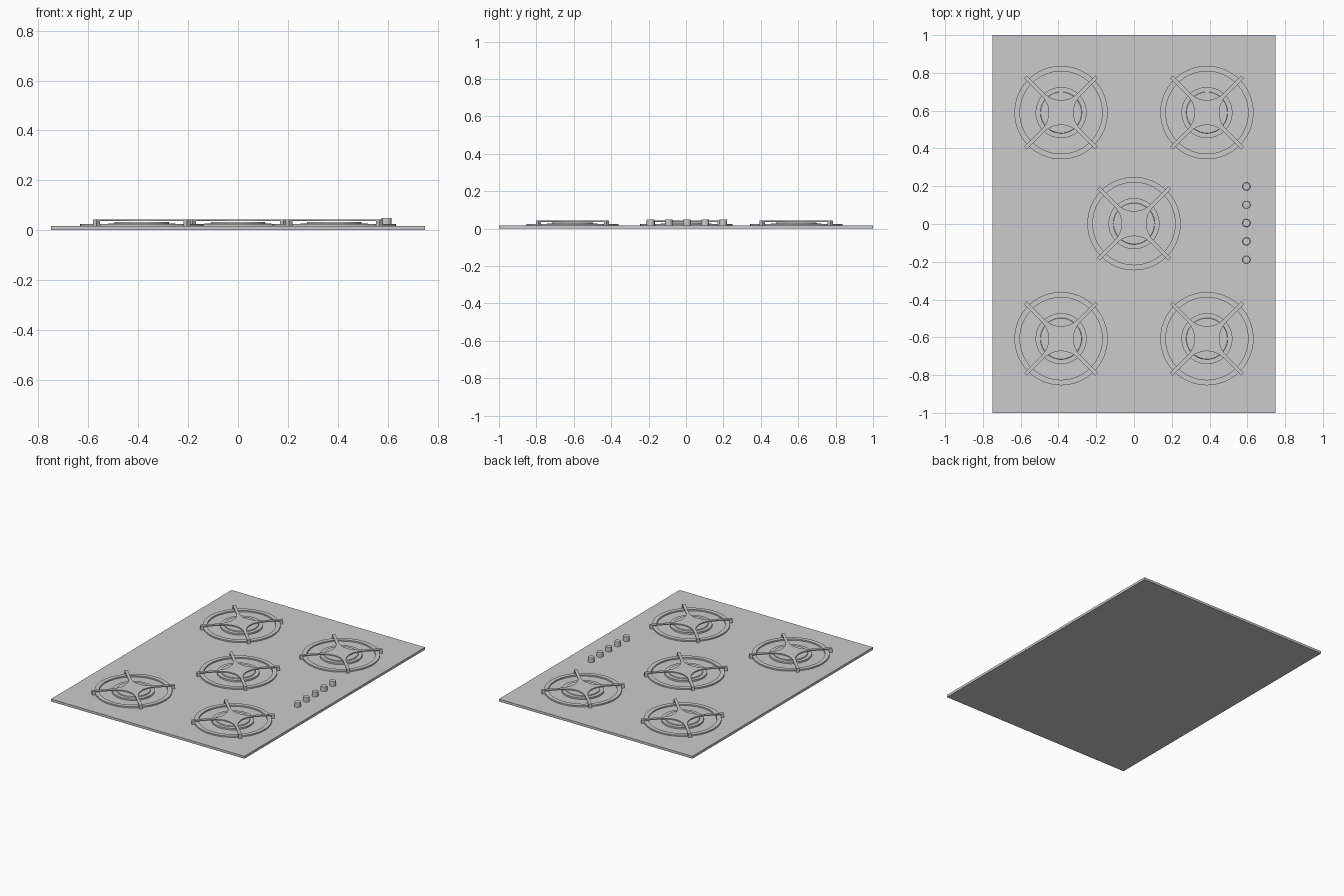
import bpy, bmesh, math

if "Cube" in bpy.data.objects:
    bpy.data.objects.remove(bpy.data.objects["Cube"])

PLATE_TOP = 0.017


def finish(name, bm, smooth=True):
    bmesh.ops.recalc_face_normals(bm, faces=bm.faces)
    mesh = bpy.data.meshes.new(name)
    bm.to_mesh(mesh)
    bm.free()
    ob = bpy.data.objects.new(name, mesh)
    bpy.context.collection.objects.link(ob)
    if smooth:
        bpy.context.view_layer.objects.active = ob
        bpy.ops.object.select_all(action='DESELECT')
        ob.select_set(True)
        bpy.ops.object.shade_smooth_by_angle(angle=math.radians(30))
    return ob


def lathe(name, profile, location, closed=False, steps=64):
    """Spin an (r, z) profile around z."""
    bm = bmesh.new()
    vs = [bm.verts.new((r, 0, z)) for r, z in profile]
    es = [bm.edges.new(p) for p in zip(vs, vs[1:])]
    if closed:
        es.append(bm.edges.new((vs[-1], vs[0])))
    bmesh.ops.spin(bm, geom=vs + es, axis=(0, 0, 1), cent=(0, 0, 0),
                   angle=2 * math.pi, steps=steps)
    bmesh.ops.remove_doubles(bm, verts=bm.verts, dist=1e-5)
    ob = finish(name, bm)
    ob.location = location
    return ob


def box(bm, x0, x1, y0, y1, z0, z1):
    vs = bmesh.ops.create_cube(bm, size=1)['verts']
    for v in vs:
        v.co = ((x0 + x1) / 2 + v.co.x * (x1 - x0),
                (y0 + y1) / 2 + v.co.y * (y1 - y0),
                (z0 + z1) / 2 + v.co.z * (z1 - z0))


def grate(name, location):
    """Four-armed pan support with concave web in the middle and end posts."""
    reach, half, r_end = 0.135, 0.01, 0.267
    outline = []
    for q in range(4):
        turn = q * math.pi / 2
        pts = [(r_end, -half), (r_end, half)]
        # concave quarter arc blending this arm into the next one
        c = reach
        rad = reach - half
        for i in range(13):
            t = -math.pi / 2 - i / 12 * math.pi / 2
            pts.append((c + rad * math.cos(t), c + rad * math.sin(t)))
        for x, y in pts:
            a = turn + math.pi / 4
            outline.append((x * math.cos(a) - y * math.sin(a),
                            x * math.sin(a) + y * math.cos(a)))
    bm = bmesh.new()
    face = bm.faces.new([bm.verts.new((x, y, 0.037)) for x, y in outline])
    ext = bmesh.ops.extrude_face_region(bm, geom=[face])['geom']
    for v in ext:
        if isinstance(v, bmesh.types.BMVert):
            v.co.z = 0.044
    ob = finish(name, bm)
    ob.location = location

    bm = bmesh.new()
    for sx, sy in ((1, 0), (0, 1), (-1, 0), (0, -1)):
        mx, my = sx * 0.257, sy * 0.257
        box(bm, mx - half, mx + half, my - half, my + half, PLATE_TOP - 0.002, 0.0435)
    posts = finish(name + "_posts", bm, smooth=False)
    posts.location = location
    posts.rotation_euler.z = math.pi / 4


# Base plate
bm = bmesh.new()
box(bm, -0.75, 0.75, -1, 1, 0, PLATE_TOP)
finish("base_plate", bm, smooth=False)

# Five burners
centres = [(sx * 0.386, y) for y in (0.59, -0.607) for sx in (-1, 1)] + [(0, 0.002)]
for n, (x, y) in enumerate(centres, 1):
    loc = (x, y, 0)
    lathe(f"burner_ring_{n}", [(0.218, 0.012), (0.247, 0.012),
                               (0.247, 0.026), (0.218, 0.026)], loc, closed=True)
    lathe(f"burner_head_{n}", [(0, 0.012), (0.135, 0.012), (0.135, 0.028),
                               (0.11, 0.028), (0.108, 0.033), (0, 0.033)], loc)
    grate(f"pan_support_{n}", loc)

# Control knobs
for n in range(5):
    lathe(f"control_knob_{n + 1}", [(0, 0.012), (0.021, 0.012), (0.021, 0.046),
                                    (0.019, 0.049), (0, 0.049)],
          (0.595, 0.199 - n * 0.097, 0), steps=32)
